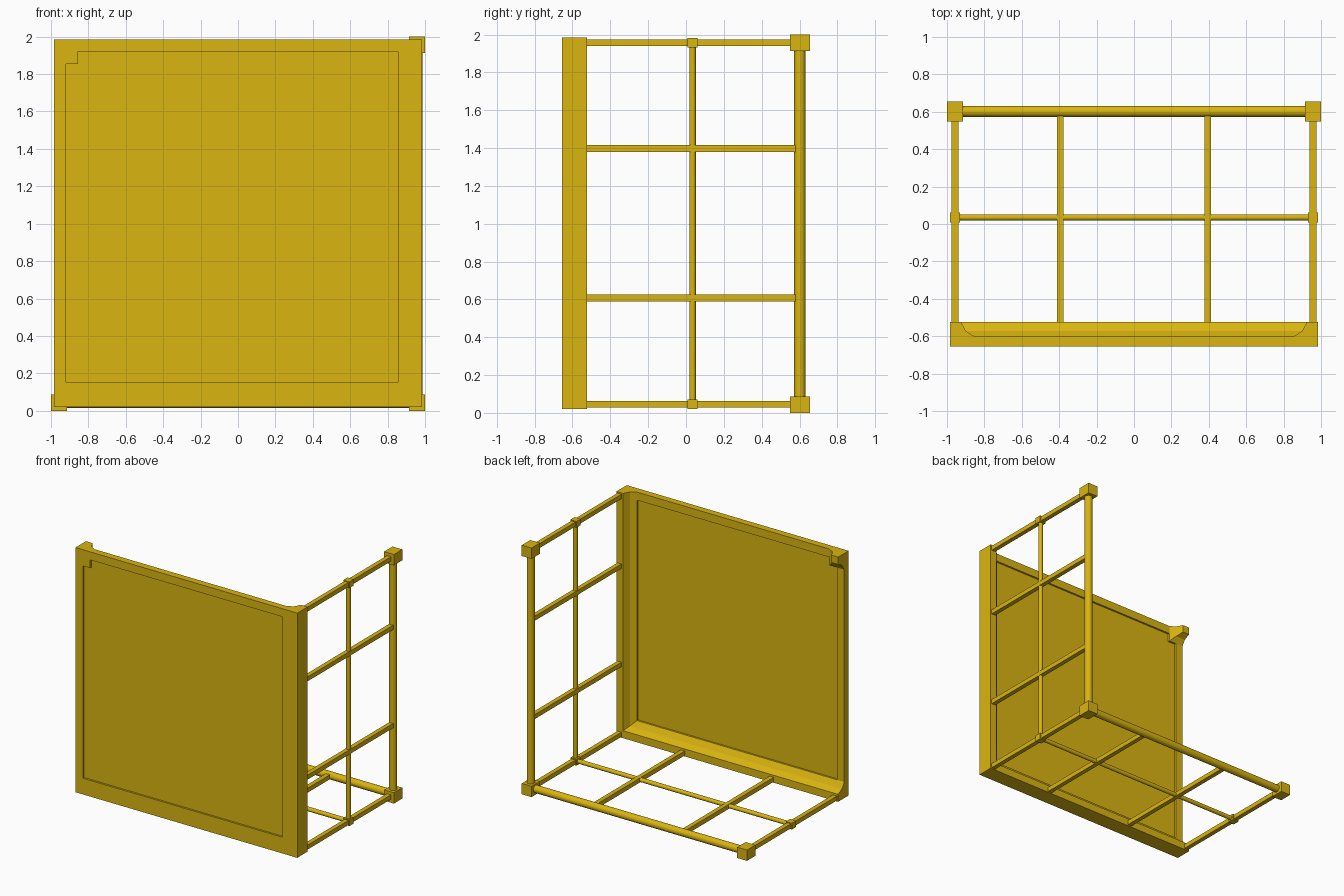
import bpy, bmesh
from mathutils import Matrix, Vector

cube = bpy.data.objects.get("Cube")
if cube:
    bpy.data.objects.remove(cube, do_unlink=True)

# Single yellow colour
yellow = bpy.data.materials.new("golden_yellow")
yellow.use_nodes = True
COLOR = (0.70, 0.46, 0.005, 1)
yellow.diffuse_color = COLOR
yellow.node_tree.nodes["Principled BSDF"].inputs["Base Color"].default_value = COLOR


def finish(name, bm):
    bmesh.ops.recalc_face_normals(bm, faces=bm.faces)
    mesh = bpy.data.meshes.new(name)
    bm.to_mesh(mesh)
    bm.free()
    mesh.materials.append(yellow)
    obj = bpy.data.objects.new(name, mesh)
    bpy.context.collection.objects.link(obj)
    return obj


def box(name, low, high):
    low, high = Vector(low), Vector(high)
    bm = bmesh.new()
    bmesh.ops.create_cube(bm, size=1)
    bmesh.ops.scale(bm, vec=high - low, verts=bm.verts)
    bmesh.ops.translate(bm, vec=(low + high) / 2, verts=bm.verts)
    return finish(name, bm)


def block(name, center, size):
    c, half = Vector(center), Vector(size) / 2
    return box(name, c - half, c + half)


def tube(name, start, end, radius):
    start, end = Vector(start), Vector(end)
    axis = end - start
    bm = bmesh.new()
    bmesh.ops.create_cone(bm, cap_ends=True, segments=16, radius1=radius,
                          radius2=radius, depth=axis.length)
    turn = axis.to_track_quat('Z', 'Y').to_matrix().to_4x4()
    bm.transform(Matrix.Translation((start + end) / 2) @ turn)
    obj = finish(name, bm)
    for p in obj.data.polygons:
        p.use_smooth = len(p.vertices) == 4
    return obj


def loft(name, rings):
    """Skin a list of equal-length point rings and cap both ends."""
    bm = bmesh.new()
    loops = [[bm.verts.new(p) for p in ring] for ring in rings]
    n = len(loops[0])
    for a, b in zip(loops, loops[1:]):
        for i in range(n):
            j = (i + 1) % n
            bm.faces.new((a[i], a[j], b[j], b[i]))
    bm.faces.new(loops[0])
    bm.faces.new(loops[-1])
    return finish(name, bm)


# Main sizes
W = 0.985                        # panel half width
Z0, Z1 = 0.02, 1.985             # panel bottom and top
FRONT, RIM, DEEP = -0.655, -0.6, -0.523
WIDE, THIN = 0.13, 0.065         # rim widths
COVE = [(WIDE, FRONT), (WIDE, RIM), (0.085, -0.572), (0.06, DEEP)]
PROFILE = [(0, FRONT)] + COVE + [(0, DEEP)]

# Solid front wall: recessed sheet and its rims
box("wall_sheet", (-W + 0.03, -0.64, Z0 + 0.06), (W - 0.06, -0.615, Z1 - 0.03))
box("wall_top_rim", (-W, FRONT, Z1 - THIN), (W, RIM, Z1))
box("wall_right_rim", (-W, FRONT, Z0), (-W + THIN, RIM, Z1))
loft("wall_bottom_rim", [[(x, y, Z0 + d) for d, y in PROFILE] for x in (-W, W)])
loft("wall_left_rim", [[(W - d, y, z) for d, y in PROFILE] for z in (Z0, Z1)])

# Corner lug with coved flanks at the upper right corner
loft("wall_corner_lug", [[(-W, y, Z1), (-W + d, y, Z1), (-W + d, y, Z1 - d),
                          (-W, y, Z1 - d)] for d, y in COVE])

# Open frames: floor and left side, sharing one corner
E, LOW, HIGH = 0.957, 0.046, 1.957
BACK, MID = 0.602, 0.035
BAR = 0.036


def strut(name, x, z):
    box(name, (x - BAR / 2, DEEP - 0.02, z - BAR / 2), (x + BAR / 2, BACK, z + BAR / 2))


for name, x, z in (("floor_right", -E, LOW), ("shared_corner", E, LOW), ("side_top", E, HIGH)):
    strut(name + "_strut", x, z)
    block(name + "_sleeve", (x, MID, z), (0.054, 0.054, 0.05))
    sign = 1 if x > 0 else -1
    block(name + "_end_block", (sign * E, BACK, 0.0435 if z < 1 else 1.9565),
          (0.087, 0.107, 0.087))

for i, x in enumerate((-0.395, 0.395)):
    strut(f"floor_strut_{i + 1}", x, LOW)
for i, z in enumerate((0.608, 1.397)):
    strut(f"side_strut_{i + 1}", E, z)

# Round rails along the back and through the middle
for label, y, r in (("back", BACK, 0.03), ("middle", MID, 0.017)):
    tube(f"floor_{label}_rail", (-E, y, LOW), (E, y, LOW), r)
    tube(f"side_{label}_rail", (E, y, LOW), (E, y, HIGH), r)
